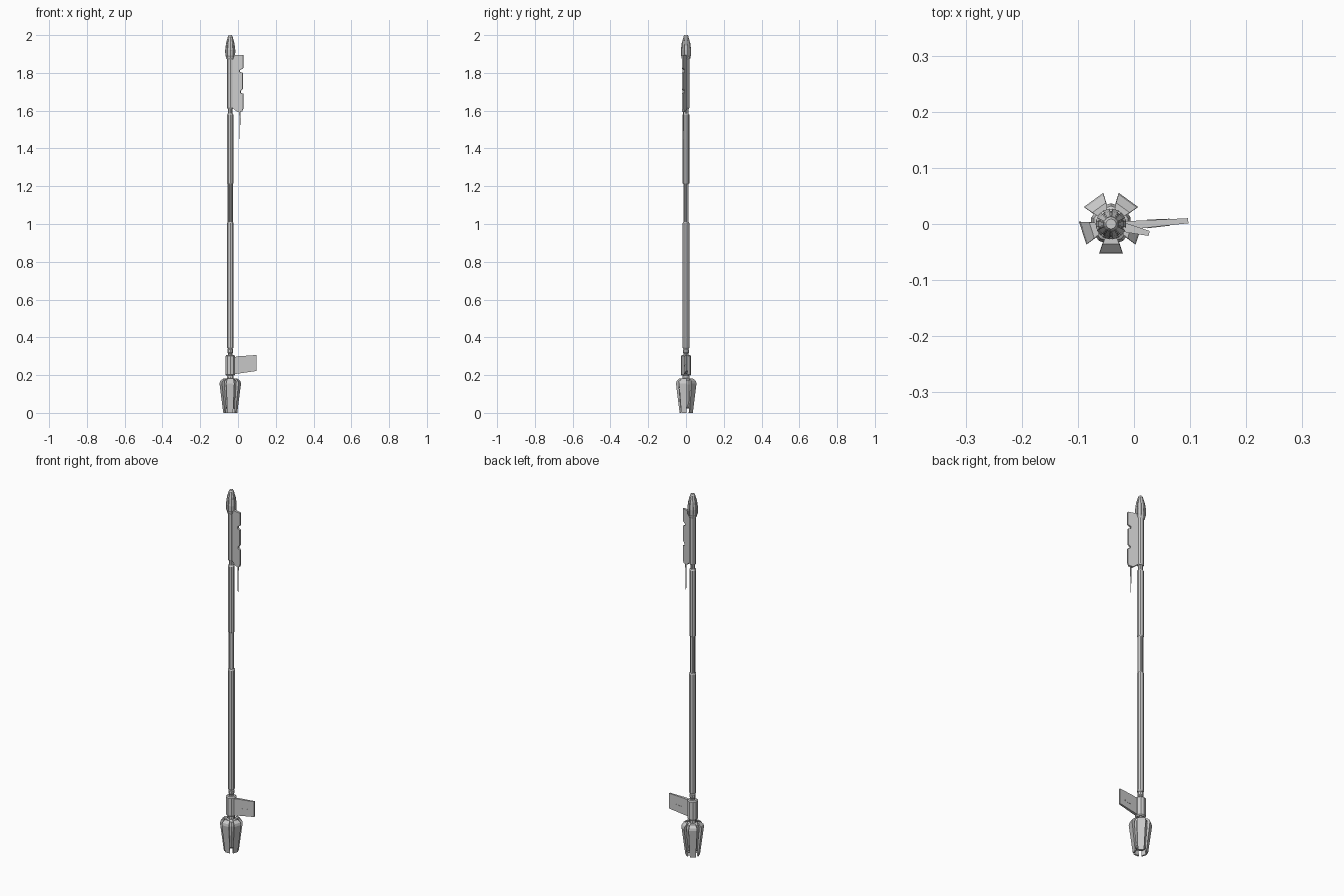
import bpy, math
from mathutils import Matrix, Vector

if "Cube" in bpy.data.objects:
    bpy.data.objects.remove(bpy.data.objects["Cube"])

CX, CY = -0.041, 0.0
N = 10


def mesh(name, verts, faces, mat=None):
    me = bpy.data.meshes.new(name)
    me.from_pydata(verts, [], faces)
    if mat:
        me.transform(mat)
    me.update()
    ob = bpy.data.objects.new(name, me)
    bpy.context.collection.objects.link(ob)
    return ob


def lathe(name, profile, sides=N):
    """Closed faceted solid turned about the staff axis; profile is (r, z) upward."""
    v, f = [], []
    for r, z in profile:
        for i in range(sides):
            a = 2 * math.pi * (i + 0.5) / sides
            v.append((CX + r * math.cos(a), CY + r * math.sin(a), z))
    for k in range(len(profile) - 1):
        for i in range(sides):
            j = (i + 1) % sides
            f.append((k * sides + i, k * sides + j, (k + 1) * sides + j, (k + 1) * sides + i))
    f.append(tuple(reversed(range(sides))))
    f.append(tuple(range((len(profile) - 1) * sides, len(profile) * sides)))
    return mesh(name, v, f)


def radial(angle, off=0.0):
    return (Matrix.Translation((CX, CY + off, 0)) @
            Matrix.Rotation(math.radians(angle), 4, 'Z'))


def plate(name, outline, t0, t1, angle, off=0.0):
    """Vertical blade from an (r, z) outline, thickness t0 inside to t1 outside."""
    rs = [p[0] for p in outline]
    lo, hi = min(rs), max(rs)
    half = lambda r: 0.5 * (t0 + (t1 - t0) * (r - lo) / (hi - lo))
    n = len(outline)
    v = [(r, -half(r), z) for r, z in outline] + [(r, half(r), z) for r, z in outline]
    f = [tuple(range(n)), tuple(reversed(range(n, 2 * n)))]
    f += [(i, i + n, (i + 1) % n + n, (i + 1) % n) for i in range(n)]
    return mesh(name, v, f, radial(angle, off))


def strip(name, rings, angle):
    """Bent rib facing outward; rings are (outer r, thickness, half width, z)."""
    v, f = [], []
    for r, t, w, z in rings:
        wi = w * (r - t) / r
        v += [(r, -w, z), (r, w, z), (r - t, wi, z), (r - t, -wi, z)]
    for k in range(len(rings) - 1):
        for i in range(4):
            j = (i + 1) % 4
            f.append((4 * k + i, 4 * k + j, 4 * k + 4 + j, 4 * k + 4 + i))
    e = 4 * (len(rings) - 1)
    f += [(3, 2, 1, 0), (e, e + 1, e + 2, e + 3)]
    return mesh(name, v, f, radial(angle))


def tube(name, r, z0, z1, b=0.006):
    return lathe(name, [(r - 0.004, z0), (r, z0 + b), (r, z1 - b), (r - 0.004, z1)])


# staff: thin inner rod with thicker sleeves
lathe("inner_rod", [(0.0125, 0.15), (0.0125, 1.92)])
tube("lower_shaft", 0.0185, 0.34, 1.01)
tube("middle_shaft", 0.0175, 1.21, 1.585)
tube("upper_shaft", 0.0185, 1.61, 1.895)
lathe("lower_collar", [(0.012, 0.315), (0.016, 0.32), (0.016, 0.335), (0.012, 0.34)])
for i in range(5):
    strip("grip_rib", [(0.0145, 0.004, 0.003, 1.005), (0.0145, 0.004, 0.003, 1.215)], 72 * i + 18)

# head: core, ribs and tip cap
lathe("head_core", [(0.017, 1.875), (0.022, 1.89), (0.0235, 1.915), (0.021, 1.95),
                    (0.014, 1.985), (0.009, 1.99)])
for i in range(N):
    strip("head_rib", [(0.019, 0.005, 0.004, 1.875), (0.026, 0.006, 0.006, 1.893),
                       (0.027, 0.006, 0.006, 1.92), (0.022, 0.006, 0.005, 1.958),
                       (0.013, 0.005, 0.003, 1.99)], 36 * i)
lathe("tip_cap", [(0.014, 1.98), (0.013, 1.992), (0.009, 2.0)])
lathe("head_collar", [(0.018, 1.87), (0.023, 1.878), (0.023, 1.888), (0.018, 1.895)])

# upper notched vane with hanging spike
plate("upper_vane", [(0.014, 1.615), (0.025, 1.605), (0.042, 1.592), (0.064, 1.595),
                     (0.070, 1.61), (0.070, 1.69), (0.056, 1.695), (0.056, 1.703),
                     (0.068, 1.715), (0.068, 1.80), (0.053, 1.805), (0.053, 1.815),
                     (0.070, 1.825), (0.070, 1.895), (0.014, 1.895)], 0.018, 0.009, -14)
plate("vane_spike", [(0.049, 1.61), (0.0515, 1.45), (0.0525, 1.45), (0.056, 1.61)],
      0.004, 0.003, -14)

# lower clamp with side blade
lathe("lower_clamp", [(0.022, 0.197), (0.027, 0.203), (0.027, 0.30), (0.022, 0.306)])
plate("lower_blade", [(0.02, 0.205), (0.138, 0.222), (0.138, 0.306), (0.045, 0.30),
                      (0.02, 0.295)], 0.016, 0.009, 4.5, -0.005)
plate("blade_inset", [(0.065, 0.245), (0.105, 0.25), (0.105, 0.257), (0.065, 0.252)],
      0.0155, 0.0125, 4.5, -0.005)

# foot: core and five petals
lathe("foot_neck", [(0.015, 0.175), (0.018, 0.18), (0.018, 0.192), (0.015, 0.2)])
lathe("foot_core", [(0.020, 0.022), (0.029, 0.03), (0.037, 0.15), (0.032, 0.172), (0.017, 0.18)])
for i in range(5):
    strip("foot_petal", [(0.034, 0.008, 0.0150, 0.0), (0.053, 0.015, 0.0215, 0.155),
                         (0.050, 0.014, 0.0200, 0.168), (0.036, 0.010, 0.0150, 0.181)],
          -90 + 72 * i)
